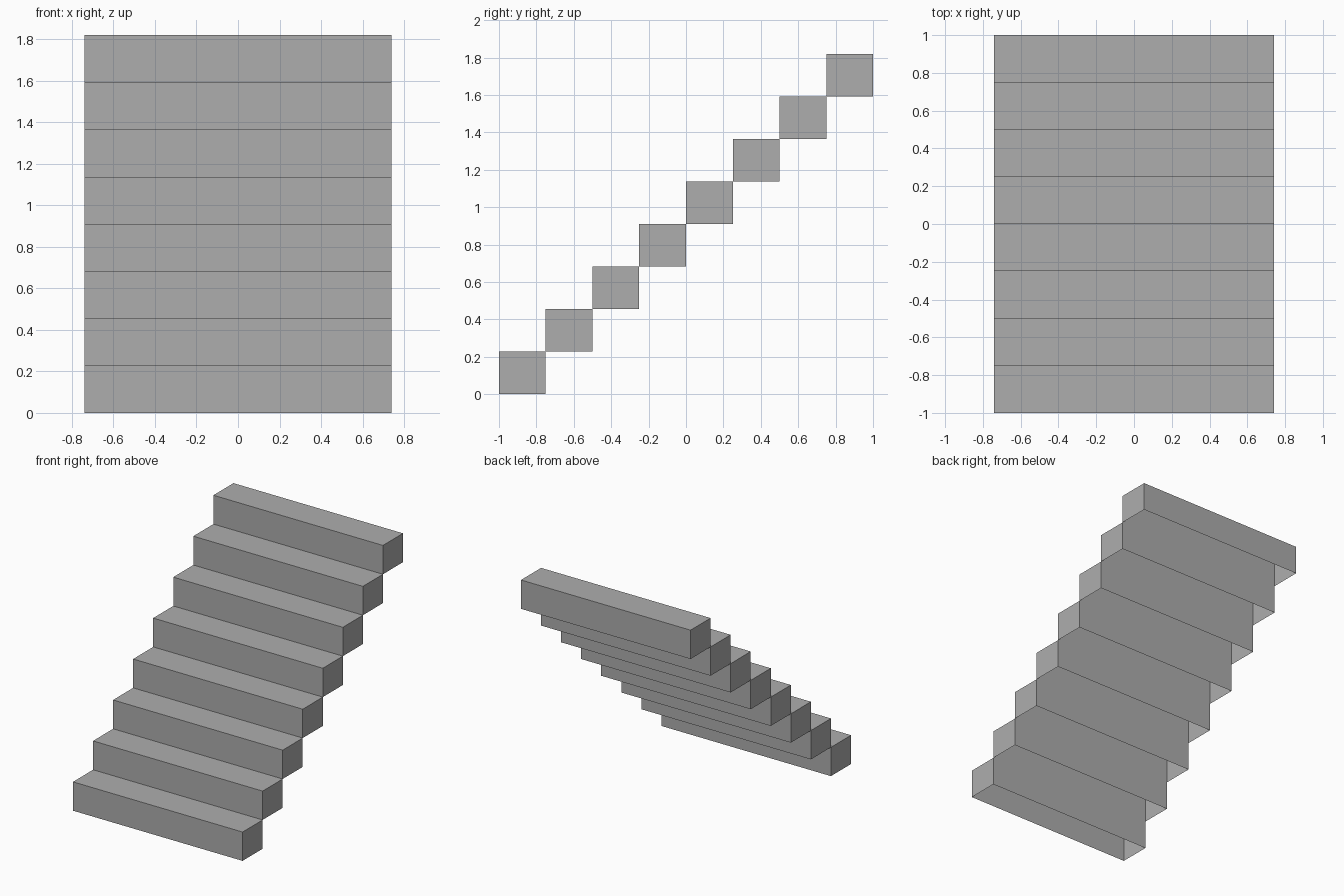
import bpy, bmesh
from mathutils import Matrix, Vector

if "Cube" in bpy.data.objects:
    bpy.data.objects.remove(bpy.data.objects["Cube"])

STEPS = 8
WIDTH, DEPTH, RISE = 1.48, 2.0 / 8, 1.82 / 8

grey = bpy.data.materials.new("plain grey")
grey.diffuse_color = (0.42, 0.42, 0.42, 1.0)
grey.use_nodes = True
grey.node_tree.nodes["Principled BSDF"].inputs["Base Color"].default_value = grey.diffuse_color


def step_mesh():
    # One step: a box with an open underside, origin at bottom front centre
    bm = bmesh.new()
    bmesh.ops.create_cube(bm, size=1.0)
    bm.normal_update()
    bottom = [f for f in bm.faces if f.normal.z < -0.5]
    bmesh.ops.delete(bm, geom=bottom, context='FACES_ONLY')
    bm.transform(Matrix.Diagonal((WIDTH, DEPTH, RISE, 1.0)))
    bm.transform(Matrix.Translation(Vector((0, DEPTH / 2, RISE / 2))))
    mesh = bpy.data.meshes.new("step")
    bm.to_mesh(mesh)
    bm.free()
    mesh.materials.append(grey)
    return mesh


# Flight of steps rising towards the back
mesh = step_mesh()
for i in range(STEPS):
    step = bpy.data.objects.new(f"step_{i + 1}", mesh)
    step.location = (0, -1 + i * DEPTH, i * RISE)
    bpy.context.collection.objects.link(step)
